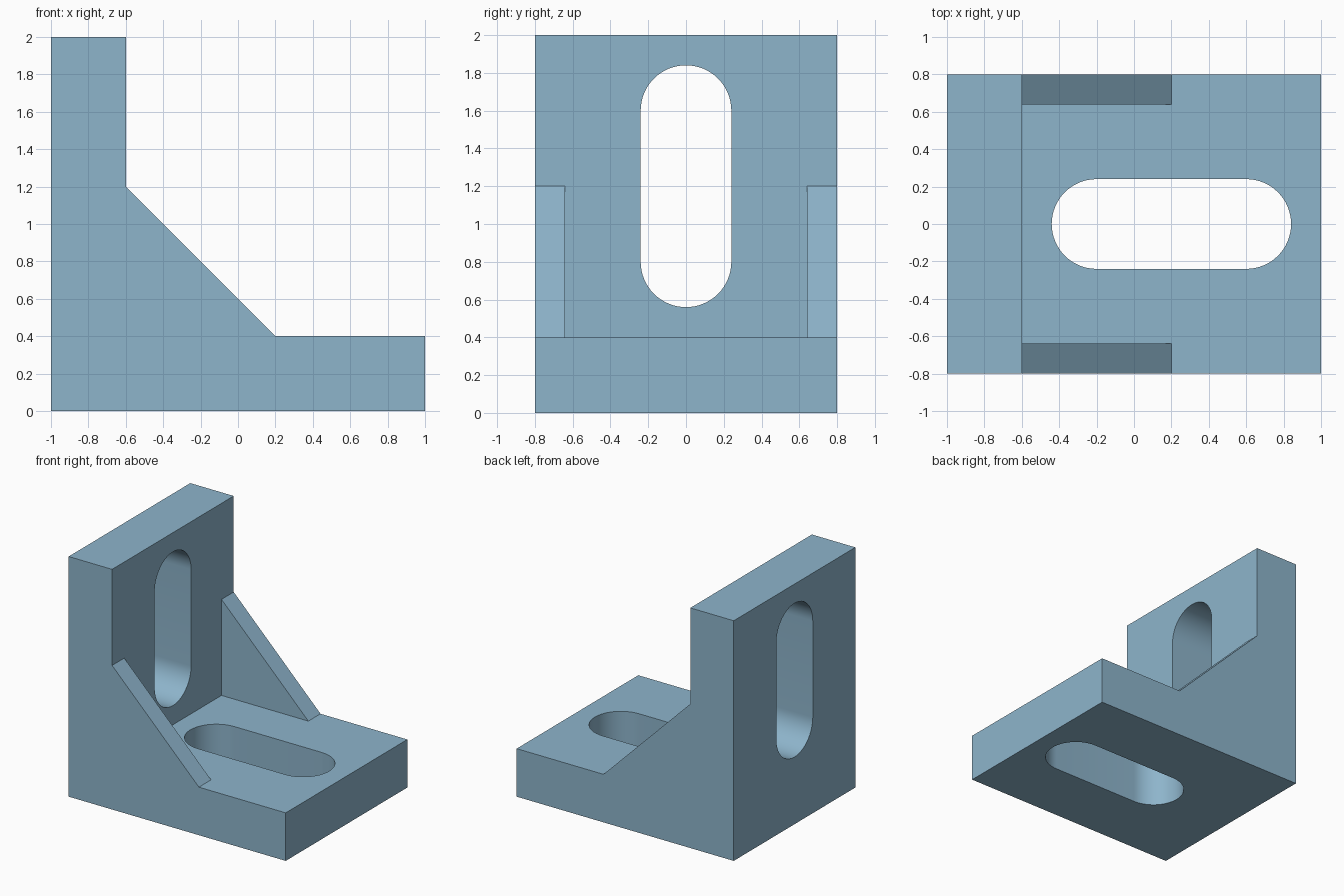
import bpy, bmesh, math
from mathutils import Matrix

if "Cube" in bpy.data.objects:
    bpy.data.objects.remove(bpy.data.objects["Cube"])

steel = bpy.data.materials.new("steel blue")
steel.diffuse_color = (0.27, 0.46, 0.60, 1)
steel.use_nodes = True
steel.node_tree.nodes["Principled BSDF"].inputs["Base Color"].default_value = steel.diffuse_color


def prism(name, outline, depth, matrix):
    """Extrude a 2D outline symmetrically about its plane, then place it."""
    bm = bmesh.new()
    face = bm.faces.new([bm.verts.new((u, v, -depth / 2)) for u, v in outline])
    top = bmesh.ops.extrude_face_region(bm, geom=[face])["geom"]
    bmesh.ops.translate(bm, vec=(0, 0, depth),
                        verts=[g for g in top if isinstance(g, bmesh.types.BMVert)])
    bmesh.ops.transform(bm, matrix=matrix, verts=bm.verts)
    bmesh.ops.recalc_face_normals(bm, faces=bm.faces)
    mesh = bpy.data.meshes.new(name)
    bm.to_mesh(mesh)
    bm.free()
    mesh.materials.append(steel)
    obj = bpy.data.objects.new(name, mesh)
    bpy.context.collection.objects.link(obj)
    return obj


def slot_outline(half_length, radius, steps=32):
    """Rounded slot, long along u."""
    pts = []
    for side, start in ((1, -math.pi / 2), (-1, math.pi / 2)):
        for i in range(steps + 1):
            a = start + math.pi * i / steps
            pts.append((side * half_length + radius * math.cos(a), radius * math.sin(a)))
    return pts


upright = Matrix.Rotation(math.pi / 2, 4, 'X')  # outline (x, z), depth along y

# Bracket side profile: upright plate, sloped gusset, base plate
profile = [(-1, 0), (1, 0), (1, 0.4), (0.2, 0.4), (-0.6, 1.2), (-0.6, 2), (-1, 2)]
bracket = prism("angle_bracket", profile, 1.6, upright)

# Pocket between the two side gussets
pocket = prism("gusset_pocket_cutter",
               [(-0.6, 0.4), (0.2, 0.4), (0.5, 0.7), (-0.3, 1.5), (-0.6, 1.2)], 1.28, upright)

# Slots through the base plate and the upright plate
slot = slot_outline(0.4, 0.24)
base_slot = prism("base_slot_cutter", slot, 0.6, Matrix.Translation((0.2, 0, 0.2)))
wall_slot = prism("wall_slot_cutter", slot, 0.6,
                  Matrix.Translation((-0.8, 0, 1.2)) @ Matrix.Rotation(math.pi / 2, 4, 'Y'))

bpy.context.view_layer.objects.active = bracket
bracket.select_set(True)
for cutter in (pocket, base_slot, wall_slot):
    mod = bracket.modifiers.new(cutter.name, 'BOOLEAN')
    mod.operation = 'DIFFERENCE'
    mod.solver = 'EXACT'
    mod.object = cutter
    bpy.ops.object.modifier_apply(modifier=mod.name)
    bpy.data.objects.remove(cutter)

# Smooth slot ends, crisp edges elsewhere
bpy.ops.object.shade_smooth_by_angle(angle=math.radians(30))
